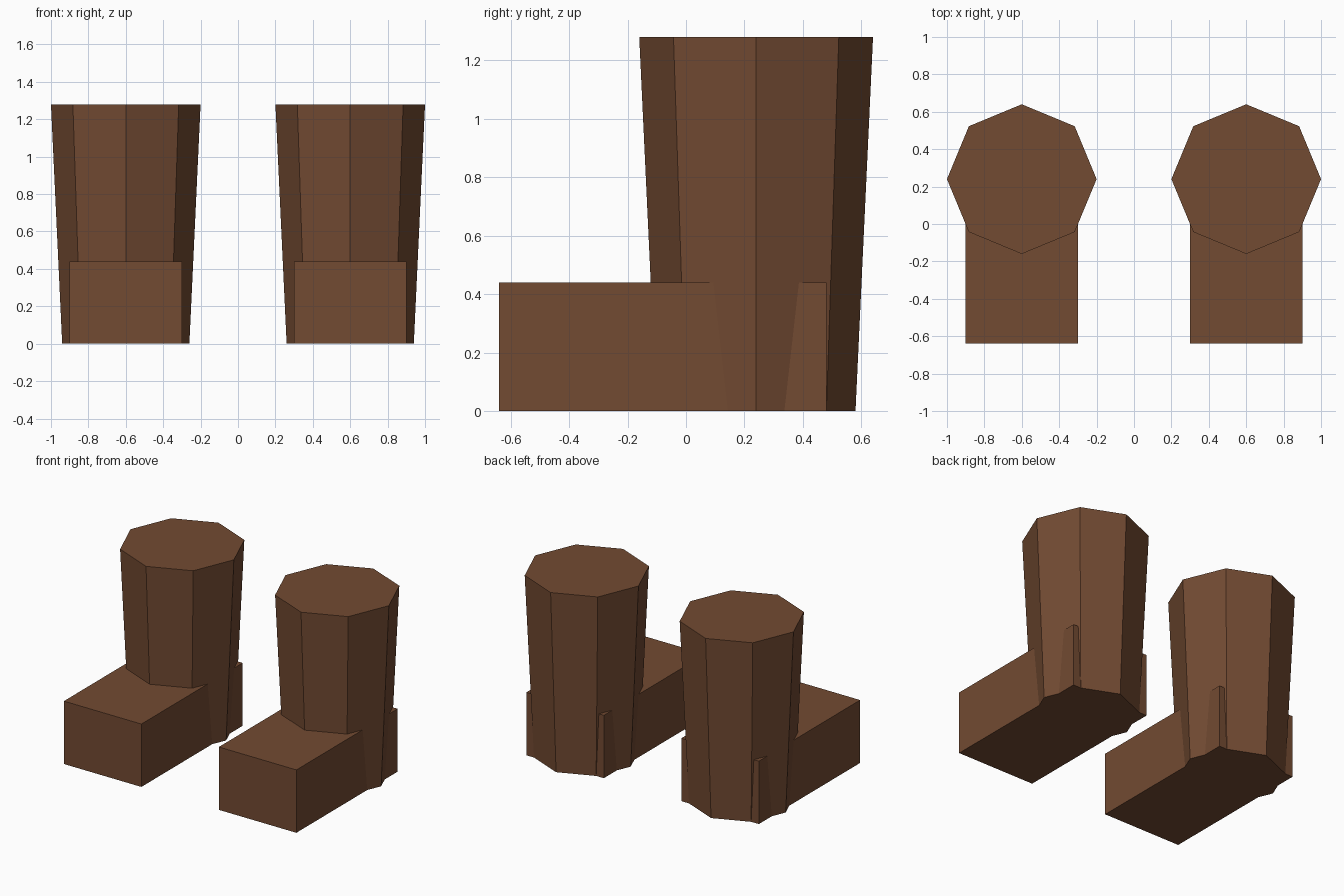
import bpy
import bmesh
from mathutils import Matrix, Vector

cube = bpy.data.objects.get("Cube")
if cube:
    bpy.data.objects.remove(cube, do_unlink=True)

# Brown leather, shared by every part
leather = bpy.data.materials.new("brown_leather")
leather.use_nodes = True
colour = (0.17, 0.069, 0.032, 1)
leather.diffuse_color = colour
leather.node_tree.nodes["Principled BSDF"].inputs["Base Color"].default_value = colour


def add_object(name, bm):
    mesh = bpy.data.meshes.new(name)
    bm.to_mesh(mesh)
    bm.free()
    mesh.materials.append(leather)
    bpy.context.collection.objects.link(bpy.data.objects.new(name, mesh))


def boot_shaft(name, x):
    # Eight-sided shaft, slightly wider at the top
    height = 1.28
    bm = bmesh.new()
    bmesh.ops.create_cone(bm, cap_ends=True, segments=8, radius1=0.34, radius2=0.4,
                          depth=height, matrix=Matrix.Translation((x, 0.24, height / 2)))
    add_object(name, bm)


def boot_foot(name, x):
    # Plain block reaching forward from under the shaft
    size = Vector((0.6, 1.12, 0.44))
    bm = bmesh.new()
    bmesh.ops.create_cube(bm, size=1, matrix=Matrix.Translation((x, -0.08, size.z / 2))
                          @ Matrix.Diagonal(size).to_4x4())
    add_object(name, bm)


for side, x in (("left", 0.6), ("right", -0.6)):
    boot_shaft(side + "_boot_shaft", x)
    boot_foot(side + "_boot_foot", x)
